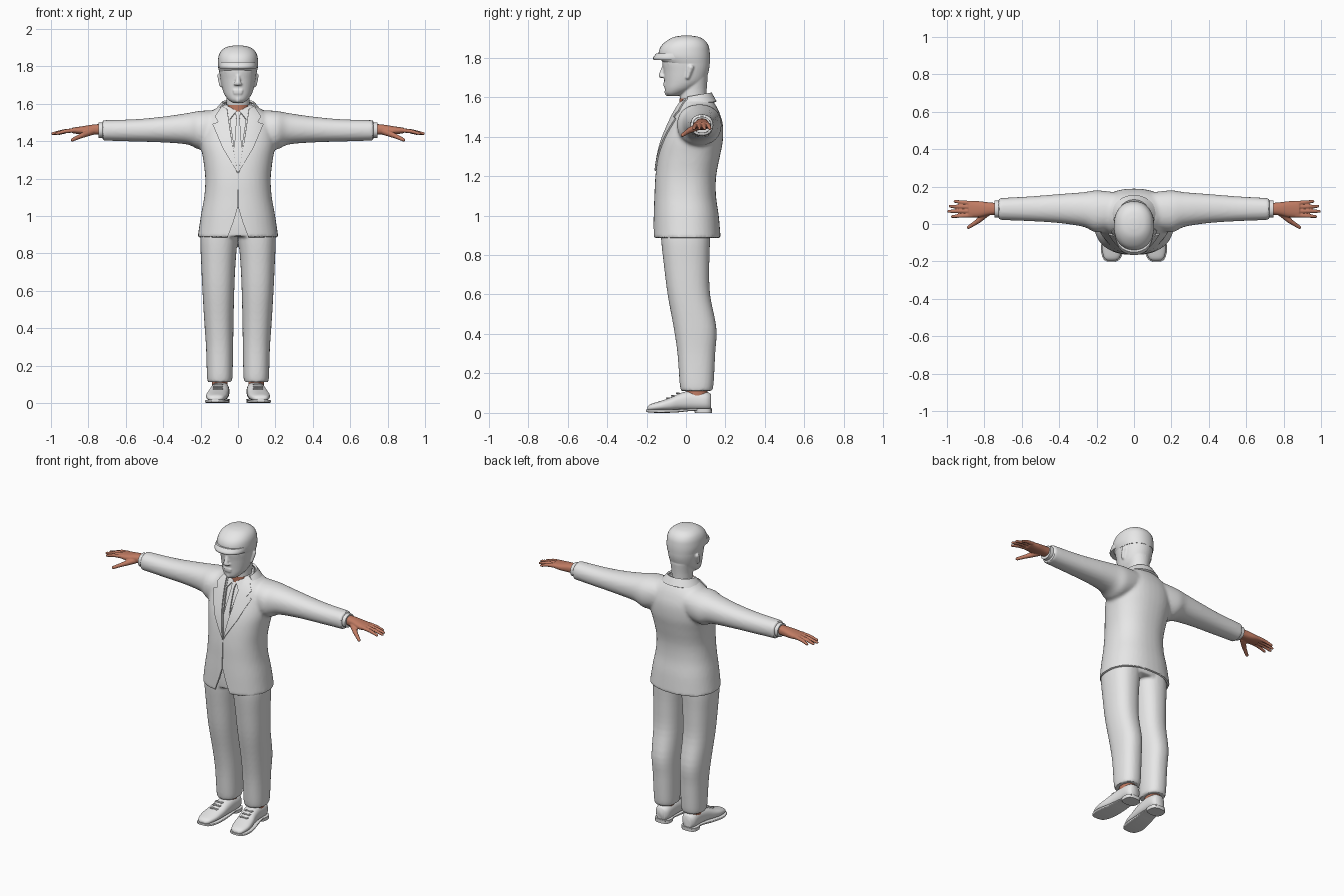
import bpy, bmesh, math
from mathutils import Vector
from mathutils.bvhtree import BVHTree

if "Cube" in bpy.data.objects:
    bpy.data.objects.remove(bpy.data.objects["Cube"])


def material(name, rgb):
    m = bpy.data.materials.new(name)
    m.use_nodes = True
    m.diffuse_color = (*rgb, 1)
    m.node_tree.nodes["Principled BSDF"].inputs["Base Color"].default_value = (*rgb, 1)
    return m


GREY = material("light grey", (0.8, 0.8, 0.8))
SKIN = material("skin", (0.53, 0.2, 0.125))


def bridge(bm, loops):
    """Skin a row of closed point loops and cap both ends."""
    loops = [[bm.verts.new(co) for co in loop] for loop in loops]
    n = len(loops[0])
    for lo, hi in zip(loops, loops[1:]):
        for i in range(n):
            j = (i + 1) % n
            bm.faces.new((lo[i], lo[j], hi[j], hi[i]))
    bm.faces.new(loops[0])
    bm.faces.new(loops[-1])


def loft(bm, rings, axis="z", p=2.0, n=40, steps=4):
    """Superellipse sections (position, a0, a1, b0, b1), blended by a spline."""
    order = {"z": (1, 2, 0), "x": (0, 1, 2), "y": (1, 0, 2)}[axis]
    pts = [rings[0]] + list(rings) + [rings[-1]]
    dense = []
    for k in range(1, len(pts) - 2):
        for s in range(steps):
            t = s / steps
            dense.append([0.5 * (2 * b + (c - a) * t + (2 * a - 5 * b + 4 * c - d) * t * t
                                 + (3 * b - a - 3 * c + d) * t ** 3)
                          for a, b, c, d in zip(*pts[k - 1:k + 3])])
    dense.append(rings[-1])
    loops = []
    for pos, a0, a1, b0, b1 in dense:
        loop = []
        for i in range(n):
            c, s = math.cos(math.tau * i / n), math.sin(math.tau * i / n)
            a = (a0 + a1) / 2 + (a1 - a0) / 2 * math.copysign(abs(c) ** (2 / p), c)
            b = (b0 + b1) / 2 + (b1 - b0) / 2 * math.copysign(abs(s) ** (2 / p), s)
            values = (pos, a, b)
            loop.append([values[k] for k in order])
        loops.append(loop)
    bridge(bm, loops)


def capsule(bm, a, b, ra, rb, n=14):
    """Round-ended tapered rod from a to b."""
    a, b = Vector(a), Vector(b)
    turn = (b - a).to_track_quat("Z", "Y")
    loops = []
    for c, r, lats in ((a, ra, (-80, -50, -25, 0)), (b, rb, (0, 25, 50, 80))):
        for lat in map(math.radians, lats):
            loops.append([c + turn @ Vector((r * math.cos(lat) * math.cos(math.tau * i / n),
                                             r * math.cos(lat) * math.sin(math.tau * i / n),
                                             r * math.sin(lat))) for i in range(n)])
    bridge(bm, loops)


def bake(ob):
    dg = bpy.context.evaluated_depsgraph_get()
    me = bpy.data.meshes.new_from_object(ob.evaluated_get(dg))
    ob.modifiers.clear()
    ob.data = me


def shade(ob, angle):
    bpy.ops.object.select_all(action="DESELECT")
    bpy.context.view_layer.objects.active = ob
    ob.select_set(True)
    bpy.ops.object.shade_smooth_by_angle(angle=math.radians(angle))


def build(name, bm, mat, mirror=False, fuse=0, relax=0, solid=0, angle=40):
    """Turn a bmesh into a finished object with its modifiers applied."""
    bmesh.ops.recalc_face_normals(bm, faces=bm.faces[:])
    me = bpy.data.meshes.new(name)
    bm.to_mesh(me)
    bm.free()
    ob = bpy.data.objects.new(name, me)
    bpy.context.collection.objects.link(ob)
    if solid:
        m = ob.modifiers.new("thickness", "SOLIDIFY")
        m.thickness, m.offset = solid, 0
    if mirror:
        ob.modifiers.new("mirror", "MIRROR").use_mirror_merge = False
    if fuse:
        m = ob.modifiers.new("fuse", "REMESH")
        m.mode, m.voxel_size = "VOXEL", fuse
        ob.modifiers.new("relax", "SMOOTH").iterations = relax
    bake(ob)
    ob.data.materials.clear()
    ob.data.materials.append(mat)
    shade(ob, angle)
    return ob


def lofted(name, rings, mat=GREY, mirror=False, angle=40, **shape):
    bm = bmesh.new()
    loft(bm, rings, **shape)
    return build(name, bm, mat, mirror=mirror, angle=angle)


def prism(name, outline, y0, y1):
    bm = bmesh.new()
    bridge(bm, [[(x, y, z) for x, z in outline] for y in (y0, y1)])
    return build(name, bm, GREY)


def drape(name, outline, tree, thick=0.01, mirror=True, lift=0.003):
    """Flat outline laid on the front of a surface and thickened."""
    bm = bmesh.new()
    bm.faces.new([bm.verts.new((x, 0, z)) for x, z in outline])
    for axis, start in ((0, -0.2), (2, 1.15)):
        for k in range(26):
            co, no = Vector((0, 0, 0)), Vector((0, 0, 0))
            co[axis], no[axis] = start + k * 0.02, 1
            bmesh.ops.bisect_plane(bm, geom=bm.verts[:] + bm.edges[:] + bm.faces[:],
                                   plane_co=co, plane_no=no)
    for v in bm.verts:
        hit = tree.ray_cast(Vector((v.co.x, -1, v.co.z)), Vector((0, 1, 0)))[0]
        v.co.y = (hit.y if hit else -0.02) - lift
    return build(name, bm, GREY, mirror=mirror, solid=thick)


def ribbon(name, span, upper, lower, thick):
    """Collar band round the back of the neck; edges are (rx, ry, cy, z front, z back)."""
    bm = bmesh.new()
    rows = []
    for i in range(33):
        a = math.radians(span) * (i / 16 - 1)
        f = (1 + math.cos(a)) / 2
        rows.append([bm.verts.new((rx * math.sin(a), cy + ry * math.cos(a), z0 + (z1 - z0) * f))
                     for rx, ry, cy, z0, z1 in (upper, lower)])
    for p, q in zip(rows, rows[1:]):
        bm.faces.new((p[0], q[0], q[1], p[1]))
    return build(name, bm, GREY, solid=thick)


def tree_of(ob):
    bpy.context.view_layer.update()
    return BVHTree.FromObject(ob, bpy.context.evaluated_depsgraph_get())


def inset(rings, d):
    return [(z, a + d, b - d, c + d, e - d) for z, a, b, c, e in rings]


def wide(*rings):
    """Sections centred on x = 0, given as (z, half width, front, back)."""
    return [(z, -w, w, f, b) for z, w, f, b in rings]


# Jacket: torso and sleeves fused into one cloth form
torso = wide((0.885, 0.216, -0.166, 0.176), (1.0, 0.199, -0.164, 0.166), (1.1, 0.181, -0.16, 0.152),
             (1.2, 0.175, -0.155, 0.153), (1.3, 0.186, -0.142, 0.172), (1.38, 0.2, -0.122, 0.187),
             (1.46, 0.2, -0.09, 0.187), (1.52, 0.185, -0.062, 0.17), (1.56, 0.14, -0.04, 0.15),
             (1.595, 0.085, -0.022, 0.125))
bm = bmesh.new()
loft(bm, torso, p=2.3)
for s in (1, -1):
    loft(bm, [(s * x, *r) for x, *r in (
        (0.1, -0.03, 0.17, 1.38, 1.565), (0.2, -0.045, 0.18, 1.355, 1.562),
        (0.27, -0.015, 0.17, 1.382, 1.55), (0.4, 0.005, 0.16, 1.393, 1.531),
        (0.55, 0.015, 0.148, 1.398, 1.517), (0.725, 0.022, 0.138, 1.403, 1.512))], "x", p=2.2)
jacket = build("jacket", bm, GREY, fuse=0.01, relax=4)
jacket_tree = tree_of(jacket)

# Openings of the jacket: neck V, front seam, hem notch, hollow under the hem
hem = inset(torso[:3], 0.014)
cutters = [
    prism("neck_cutter", [(0, 1.235), (0.062, 1.65), (-0.062, 1.65)], -0.4, 0.02),
    prism("seam_cutter", [(-0.002, 1.24), (0.002, 1.24), (0.002, 1.0), (-0.002, 1.0)], -0.4, -0.15),
    prism("notch_cutter", [(0, 1.05), (0.024, 0.97), (0.065, 0.86), (-0.065, 0.86), (-0.024, 0.97)], -0.4, 0),
    lofted("hem_cutter", [(0.8, *hem[0][1:])] + hem, p=2.3)]
for c in cutters:
    c.hide_render = True
    m = jacket.modifiers.new("cut", "BOOLEAN")
    m.operation, m.object, m.solver = "DIFFERENCE", c, "EXACT"
bake(jacket)
for c in cutters:
    bpy.data.objects.remove(c)
shade(jacket, 40)

# Lapels and jacket collar
drape("lapels", [(0.002, 1.23), (0.08, 1.36), (0.135, 1.49), (0.105, 1.5), (0.122, 1.53),
                 (0.085, 1.585), (0.058, 1.57), (0.036, 1.42)], jacket_tree)
ribbon("jacket_collar", 115, (0.082, 0.08, 0.045, 1.59, 1.62), (0.118, 0.105, 0.045, 1.55, 1.575), 0.012)

# Shirt, its collar and the tie
shirt_tree = tree_of(lofted("shirt", inset(torso[2:], 0.013), p=2.3))
drape("shirt_collar_points", [(0.008, 1.56), (0.05, 1.582), (0.075, 1.55), (0.045, 1.512)], shirt_tree, 0.012)
ribbon("shirt_collar", 150, (0.07, 0.072, 0.04, 1.575, 1.612), (0.08, 0.08, 0.042, 1.55, 1.58), 0.008)
drape("tie", [(-0.014, 1.555), (0.014, 1.555), (0.009, 1.52), (0.024, 1.3), (0, 1.21),
              (-0.024, 1.3), (-0.009, 1.52)], shirt_tree, 0.012, mirror=False)

# Neck skin showing at the collar
lofted("neck", wide((1.5, 0.064, -0.03, 0.105), (1.592, 0.064, -0.034, 0.106)), SKIN)

# Head with facial features fused in
bm = bmesh.new()
loft(bm, wide((1.58, 0.061, -0.03, 0.103), (1.64, 0.062, -0.03, 0.105), (1.7, 0.07, -0.02, 0.11)))
loft(bm, wide((1.605, 0.028, -0.09, -0.045), (1.62, 0.05, -0.104, 0.0), (1.645, 0.07, -0.108, 0.05),
              (1.68, 0.084, -0.11, 0.095), (1.73, 0.094, -0.114, 0.115), (1.78, 0.1, -0.12, 0.12),
              (1.83, 0.098, -0.11, 0.115), (1.87, 0.07, -0.08, 0.08)), p=2.1)
capsule(bm, (0, -0.112, 1.755), (0, -0.124, 1.71), 0.009, 0.015)
for z, w in ((1.67, 0.018), (1.658, 0.015)):
    capsule(bm, (-w, -0.105, z), (w, -0.105, z), 0.009, 0.009)
capsule(bm, (0, -0.096, 1.625), (0, -0.094, 1.618), 0.014, 0.014)
for s in (1, -1):
    capsule(bm, (s * 0.012, -0.125, 1.706), (s * 0.014, -0.118, 1.705), 0.008, 0.008)
    capsule(bm, (s * 0.018, -0.108, 1.772), (s * 0.062, -0.085, 1.773), 0.011, 0.01)
    capsule(bm, (s * 0.034, -0.094, 1.748), (s * 0.046, -0.089, 1.748), 0.013, 0.012)
    capsule(bm, (s * 0.09, 0.008, 1.7), (s * 0.096, 0.025, 1.75), 0.011, 0.015)
build("head", bm, GREY, fuse=0.005, relax=3, angle=60)

# Flat cap with a short peak
lofted("cap", wide((1.77, 0.1, -0.11, 0.121), (1.8, 0.107, -0.135, 0.122), (1.83, 0.107, -0.138, 0.12),
                   (1.86, 0.102, -0.125, 0.114), (1.885, 0.088, -0.098, 0.098),
                   (1.903, 0.062, -0.065, 0.07), (1.911, 0.025, -0.025, 0.03)), angle=60, p=2.2)
lofted("cap_peak", wide((1.788, 0.098, -0.163, 0.06), (1.8, 0.101, -0.166, 0.06),
                        (1.822, 0.1, -0.15, 0.06)), p=2.2)

# Trousers
bm = bmesh.new()
loft(bm, wide((0.89, 0.195, -0.122, 0.12), (0.96, 0.19, -0.125, 0.125), (1.08, 0.15, -0.12, 0.12)), p=2.4)
for s in (1, -1):
    loft(bm, [(z, s * a, s * b, f, k) for z, a, b, f, k in (
        (0.112, 0.034, 0.162, -0.025, 0.132), (0.15, 0.029, 0.166, -0.032, 0.14),
        (0.3, 0.026, 0.171, -0.043, 0.148), (0.43, 0.024, 0.18, -0.062, 0.154),
        (0.6, 0.02, 0.19, -0.093, 0.122), (0.75, 0.013, 0.197, -0.112, 0.118),
        (0.88, 0.002, 0.202, -0.126, 0.122), (0.95, 0.0, 0.19, -0.125, 0.122))], p=2.3)
build("trousers", bm, GREY, fuse=0.008, relax=3)
lofted("ankles", [(0.07, 0.055, 0.14, 0.0, 0.11), (0.14, 0.055, 0.14, 0.0, 0.11)], SKIN, mirror=True)

# Shoes, soles, heels and laces
lofted("shoes", [(-0.196, 0.1, 0.14, 0.012, 0.03), (-0.18, 0.078, 0.16, 0.01, 0.044),
                 (-0.13, 0.06, 0.171, 0.01, 0.06), (-0.08, 0.053, 0.165, 0.01, 0.077),
                 (-0.03, 0.048, 0.153, 0.012, 0.1), (0.03, 0.046, 0.145, 0.012, 0.113),
                 (0.1, 0.048, 0.142, 0.012, 0.108), (0.126, 0.065, 0.125, 0.015, 0.095)],
       mirror=True, angle=60, axis="y", p=2.4)
lofted("soles", [(-0.202, 0.1, 0.142, 0.006, 0.018), (-0.185, 0.073, 0.165, 0.002, 0.018),
                 (-0.13, 0.055, 0.177, 0, 0.017), (-0.05, 0.05, 0.163, 0.002, 0.018),
                 (0.03, 0.05, 0.145, 0.01, 0.022), (0.13, 0.06, 0.13, 0.012, 0.024)],
       mirror=True, axis="y", p=5)
lofted("heels", [(0, 0.045, 0.147, 0.045, 0.132), (0.022, 0.044, 0.148, 0.04, 0.133)],
       mirror=True, p=2.8, steps=1)
bm = bmesh.new()
for k in range(3):
    y, z = -0.085 + 0.025 * k, 0.075 + 0.012 * k
    capsule(bm, (0.085, y, z), (0.13, y - 0.012, z), 0.004, 0.004)
    capsule(bm, (0.085, y - 0.012, z), (0.13, y, z), 0.004, 0.004)
build("laces", bm, GREY, mirror=True)

# Shirt cuffs and hands: palm, four fingers and thumb fused
lofted("shirt_cuffs", [(0.69, 0.034, 0.127, 1.416, 1.502), (0.746, 0.036, 0.125, 1.418, 1.5)],
       mirror=True, axis="x", p=2.2)
bm = bmesh.new()
loft(bm, [(0.73, 0.05, 0.112, 1.435, 1.492), (0.78, 0.046, 0.116, 1.434, 1.488),
          (0.83, 0.036, 0.122, 1.435, 1.48), (0.885, 0.036, 0.122, 1.442, 1.472)], "x", p=2.4)
for y, tip_y, tip_x in ((0.047, 0.04, 0.972), (0.069, 0.068, 0.992), (0.091, 0.095, 0.984), (0.111, 0.121, 0.957)):
    mid = ((0.875 + tip_x) / 2, (y + tip_y) / 2, 1.453)
    capsule(bm, (0.865, y, 1.459), mid, 0.012, 0.0105)
    capsule(bm, mid, (tip_x, tip_y, 1.44), 0.0105, 0.008)
capsule(bm, (0.785, 0.06, 1.45), (0.835, 0.015, 1.43), 0.019, 0.014)
capsule(bm, (0.835, 0.015, 1.43), (0.885, -0.018, 1.407), 0.013, 0.0095)
build("hands", bm, SKIN, mirror=True, fuse=0.004, relax=2, angle=60)
